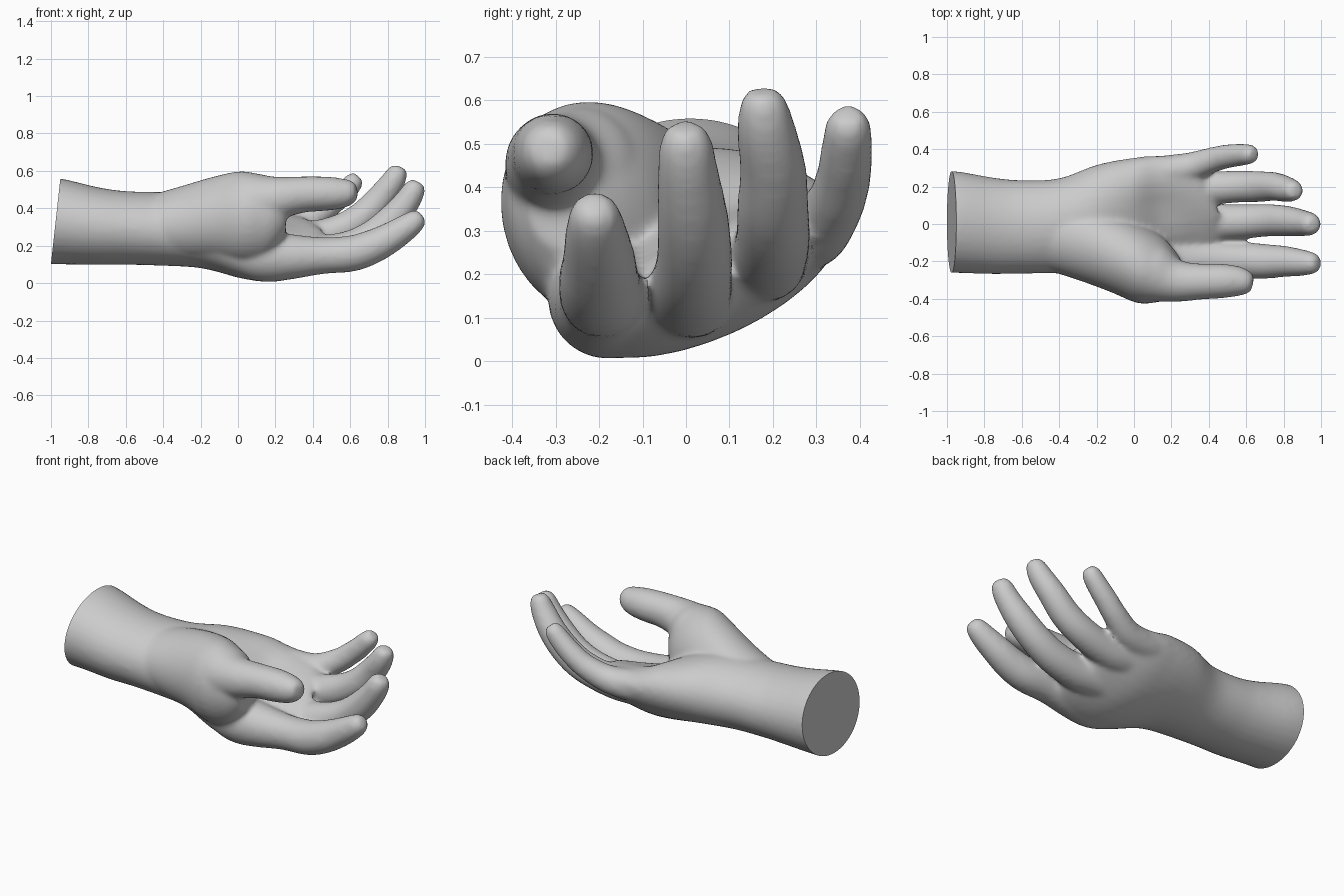
import bpy, bmesh, math
from mathutils import Vector, Matrix

cube = bpy.data.objects.get("Cube")
if cube:
    bpy.data.objects.remove(cube, do_unlink=True)

skin = bpy.data.materials.new("grey_plaster")
skin.use_nodes = True
grey = (0.6, 0.6, 0.6, 1)
skin.diffuse_color = grey
skin.node_tree.nodes["Principled BSDF"].inputs["Base Color"].default_value = grey

SIDES = 32
STEPS = 5


def smooth_path(pts):
    """Catmull-Rom interpolation of the section list."""
    out = []
    for i in range(len(pts) - 1):
        p0, p1 = pts[max(i - 1, 0)], pts[i]
        p2, p3 = pts[i + 1], pts[min(i + 2, len(pts) - 1)]
        for s in range(STEPS):
            t = s / STEPS
            out.append([0.5 * (2 * b + (c - a) * t + (2 * a - 5 * b + 4 * c - d) * t * t
                               + (3 * b - a - 3 * c + d) * t ** 3)
                        for a, b, c, d in zip(p0, p1, p2, p3)])
    out.append(list(pts[-1]))
    return out


def loft(bm, pts, along_x=False):
    """Closed tube through sections (x, y, z, side radius, height radius, tilt)."""
    secs = smooth_path(pts)
    rings, verts = [], []
    for i, (x, y, z, ra, rb, tilt) in enumerate(secs):
        a, b = secs[max(i - 1, 0)], secs[min(i + 1, len(secs) - 1)]
        tan = Vector((1, 0, 0)) if along_x else (Vector(b[:3]) - Vector(a[:3])).normalized()
        side = Vector((0, 0, 1)).cross(tan).normalized()
        up = tan.cross(side)
        turn = Matrix.Rotation(math.radians(tilt), 3, tan)
        side, up = turn @ side, turn @ up
        ring = []
        for k in range(SIDES):
            ang = 2 * math.pi * k / SIDES
            ring.append(bm.verts.new(Vector((x, y, z)) + side * ra * math.cos(ang)
                                     + up * rb * math.sin(ang)))
        rings.append(ring)
        verts += ring
    for r, q in zip(rings, rings[1:]):
        for k in range(SIDES):
            n = (k + 1) % SIDES
            bm.faces.new((r[k], r[n], q[n], q[k]))
    bm.faces.new(rings[0][::-1])
    bm.faces.new(rings[-1])
    return verts


def digit(bm, pts):
    """Round tube from (x, y, z, radius) points."""
    loft(bm, [(x, y, z, r, r, 0) for x, y, z, r in pts])


bm = bmesh.new()

# Forearm, wrist and palm, turning so the little-finger side rises
palm = loft(bm, [
    (-1.10, .01, .335, .275, .235, 0), (-.95, .01, .33, .272, .23, 0),
    (-.75, -.01, .305, .258, .208, 0), (-.60, -.015, .295, .25, .197, 0),
    (-.40, -.01, .29, .255, .197, 5), (-.20, .02, .285, .30, .20, 12),
    (0, .03, .24, .34, .185, 21), (.15, .05, .205, .34, .15, 25),
    (.30, .06, .20, .33, .117, 25), (.42, .07, .21, .30, .088, 24),
    (.47, .07, .22, .25, .05, 24)], along_x=True)
for v in palm:
    x, y, z = v.co
    # Cupped hollow of the palm
    if z > .26 + .4 * (y - .05):
        v.co.z -= .03 * math.exp(-((x - .13) / .16) ** 2 - ((y - .08) / .12) ** 2)
    # Knuckle line slants back towards the little finger
    if x > 0:
        v.co.x -= max(y - .05, 0) * x

# Thumb muscle and the web of skin below it
loft(bm, [(-.70, -.02, .295, .14, .12, 0), (-.50, -.045, .298, .19, .165, 0),
          (-.30, -.09, .32, .21, .20, 4), (-.13, -.15, .345, .212, .225, 8),
          (.02, -.21, .35, .212, .25, 11), (.13, -.235, .345, .18, .232, 12),
          (.20, -.26, .355, .14, .18, 10), (.255, -.28, .365, .085, .11, 8)], along_x=True)
# Thumb
digit(bm, [(-.05, -.20, .415, .14), (.10, -.26, .43, .16), (.22, -.303, .455, .116),
           (.35, -.308, .474, .097), (.47, -.305, .478, .092), (.55, -.306, .48, .082),
           (.605, -.314, .487, .065), (.635, -.32, .49, .04)])
# Index finger
digit(bm, [(-.15, -.13, .24, .11), (.05, -.165, .168, .135), (.16, -.178, .145, .14),
           (.28, -.187, .141, .122), (.45, -.19, .147, .099), (.60, -.195, .157, .097),
           (.70, -.20, .187, .093), (.80, -.20, .235, .084), (.90, -.207, .298, .071),
           (.96, -.21, .343, .056), (.985, -.21, .362, .032)])
# Middle finger
digit(bm, [(.0, .02, .20, .11), (.20, .01, .165, .11), (.32, .01, .158, .106),
           (.45, .01, .158, .098), (.60, .015, .19, .092), (.72, .02, .25, .087),
           (.82, .015, .335, .082), (.90, .005, .43, .071), (.945, 0, .505, .06),
           (.965, 0, .54, .036)])
# Ring finger
digit(bm, [(.0, .16, .26, .10), (.25, .18, .232, .095), (.40, .19, .243, .09),
           (.55, .20, .285, .086), (.66, .20, .35, .083), (.75, .20, .44, .077),
           (.82, .185, .53, .068), (.855, .177, .595, .054), (.867, .175, .622, .034)])
# Little finger
digit(bm, [(0, .255, .32, .09), (.15, .275, .30, .09), (.30, .305, .308, .078),
           (.42, .343, .363, .068), (.50, .362, .423, .064), (.57, .37, .487, .06),
           (.62, .373, .542, .053), (.645, .373, .569, .034)])

mesh = bpy.data.meshes.new("hand_parts")
bm.to_mesh(mesh)
bm.free()
hand = bpy.data.objects.new("hand", mesh)
bpy.context.collection.objects.link(hand)

# Fuse the tubes into one skin and relax the joins
fuse = hand.modifiers.new("fuse", 'REMESH')
fuse.mode = 'VOXEL'
fuse.voxel_size = 0.012
relax = hand.modifiers.new("relax", 'SMOOTH')
relax.factor = 0.5
relax.iterations = 16
fused = bpy.data.meshes.new_from_object(
    hand.evaluated_get(bpy.context.evaluated_depsgraph_get()))
hand.modifiers.clear()

# Flat, slightly leaning cut across the forearm
bm = bmesh.new()
bm.from_mesh(fused)
cut = bmesh.ops.bisect_plane(bm, geom=bm.verts[:] + bm.edges[:] + bm.faces[:],
                             plane_co=(-.975, 0, .33), plane_no=(-1, 0, .11),
                             clear_outer=True)
bmesh.ops.contextual_create(
    bm, geom=[e for e in cut["geom_cut"] if isinstance(e, bmesh.types.BMEdge)])
bmesh.ops.recalc_face_normals(bm, faces=bm.faces[:])
bm.to_mesh(fused)
bm.free()
hand.data = fused
fused.name = "hand"
bpy.data.meshes.remove(mesh)
fused.materials.clear()
fused.materials.append(skin)

bpy.context.view_layer.objects.active = hand
hand.select_set(True)
bpy.ops.object.shade_smooth_by_angle(angle=math.radians(40))
